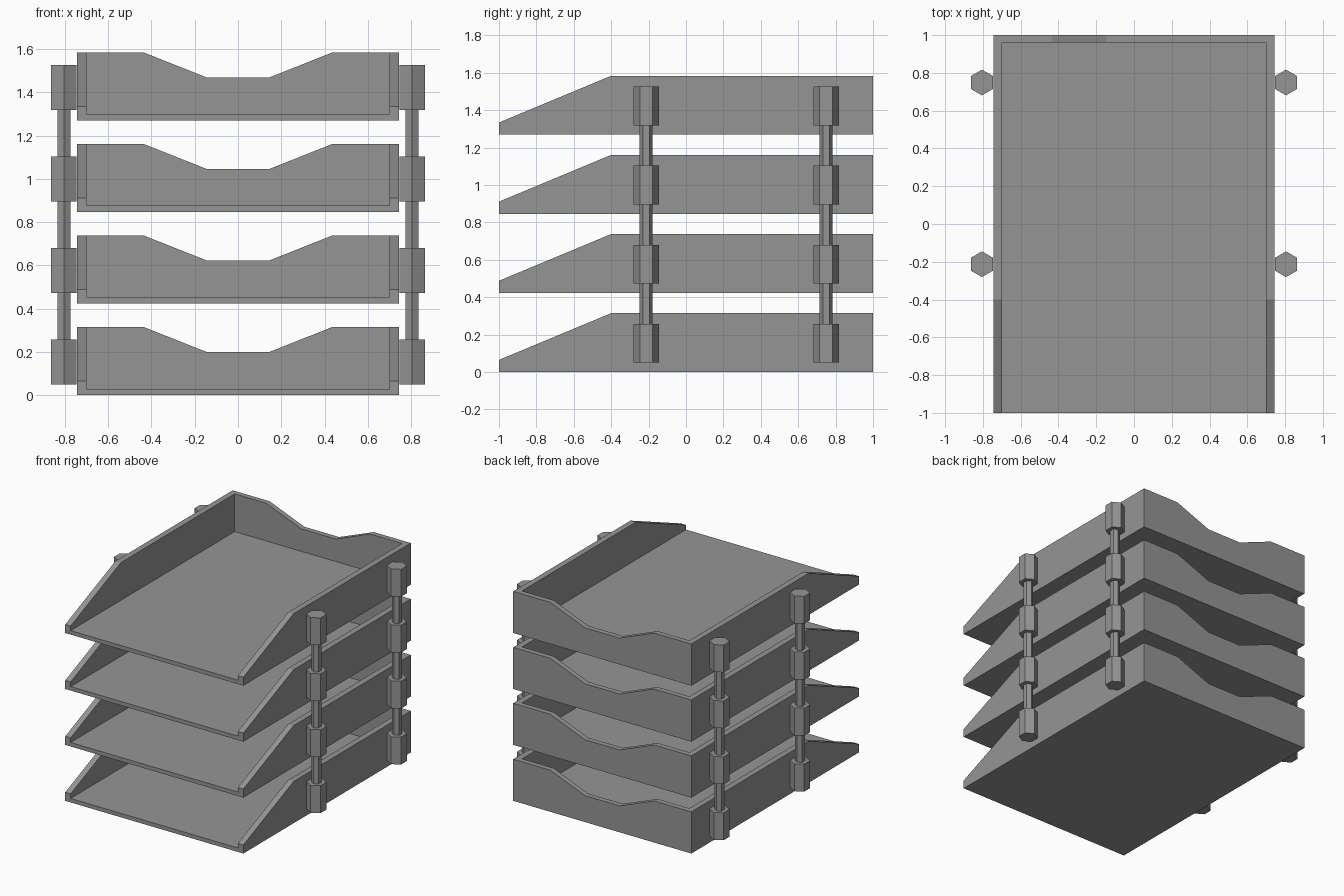
import bpy, bmesh
from math import pi, sin, cos
from mathutils import Vector

old = bpy.data.objects.get("Cube")
if old:
    bpy.data.objects.remove(old, do_unlink=True)

GREY = (0.3, 0.3, 0.3, 1)
grey = bpy.data.materials.new("grey plastic")
grey.use_nodes = True
grey.diffuse_color = GREY
grey.node_tree.nodes["Principled BSDF"].inputs["Base Color"].default_value = GREY

HALF_W, WALL, FLOOR, HEIGHT = 0.745, 0.045, 0.03, 0.315
PITCH, LEVELS = 0.423, 4


def prism(name, points, along):
    """Extrude a closed outline of 3D points along a vector."""
    bm = bmesh.new()
    face = bm.faces.new([bm.verts.new(p) for p in points])
    moved = bmesh.ops.extrude_face_region(bm, geom=[face])["geom"]
    bmesh.ops.translate(bm, vec=Vector(along),
                        verts=[v for v in moved if isinstance(v, bmesh.types.BMVert)])
    bmesh.ops.recalc_face_normals(bm, faces=bm.faces)
    mesh = bpy.data.meshes.new(name)
    bm.to_mesh(mesh)
    bm.free()
    mesh.materials.append(grey)
    obj = bpy.data.objects.new(name, mesh)
    bpy.context.collection.objects.link(obj)
    return obj


def hex_bar(name, x, y, radius, z0, z1):
    ring = [(x + radius * sin(i * pi / 3), y + radius * cos(i * pi / 3), z0) for i in range(6)]
    return prism(name, ring, (0, 0, z1 - z0))


# Tray: side profile extruded across the width, then hollowed and notched
side = [(-1, 0), (1, 0), (1, HEIGHT), (-0.4, HEIGHT), (-1, 0.065)]
tray = prism("tray_1", [(-HALF_W, y, z) for y, z in side], (2 * HALF_W, 0, 0))

inner = HALF_W - WALL
hollow = prism("hollow_cutter",
               [(-inner, -1.2, FLOOR), (inner, -1.2, FLOOR), (inner, 0.96, FLOOR), (-inner, 0.96, FLOOR)],
               (0, 0, 1))
notch = prism("notch_cutter",
              [(x, 0.9, z) for x, z in [(-0.145, 0.2), (0.145, 0.2), (0.649, 0.4), (-0.649, 0.4)]],
              (0, 0.3, 0))
for cutter in (hollow, notch):
    cutter.hide_render = True
    mod = tray.modifiers.new(cutter.name, "BOOLEAN")
    mod.operation, mod.solver, mod.object = "DIFFERENCE", "EXACT", cutter

# Bake the cuts so that every level shares one tray mesh
graph = bpy.context.evaluated_depsgraph_get()
tray_mesh = bpy.data.meshes.new_from_object(tray.evaluated_get(graph))
tray.modifiers.clear()
tray.data = tray_mesh
for cutter in (hollow, notch):
    bpy.data.objects.remove(cutter, do_unlink=True)

for level in range(1, LEVELS):
    copy = bpy.data.objects.new(f"tray_{level + 1}", tray_mesh)
    copy.location.z = level * PITCH
    bpy.context.collection.objects.link(copy)

# Hexagonal sleeves on each tray, joined by thin rods
for x, side_name in ((-0.805, "right"), (0.805, "left")):
    for y, end in ((-0.213, "front"), (0.749, "back")):
        for level in range(LEVELS):
            z = level * PITCH
            hex_bar(f"{side_name}_{end}_sleeve_{level + 1}", x, y, 0.068, z + 0.05, z + 0.257)
            if level < LEVELS - 1:
                hex_bar(f"{side_name}_{end}_rod_{level + 1}", x, y, 0.035, z + 0.257, z + PITCH + 0.05)
